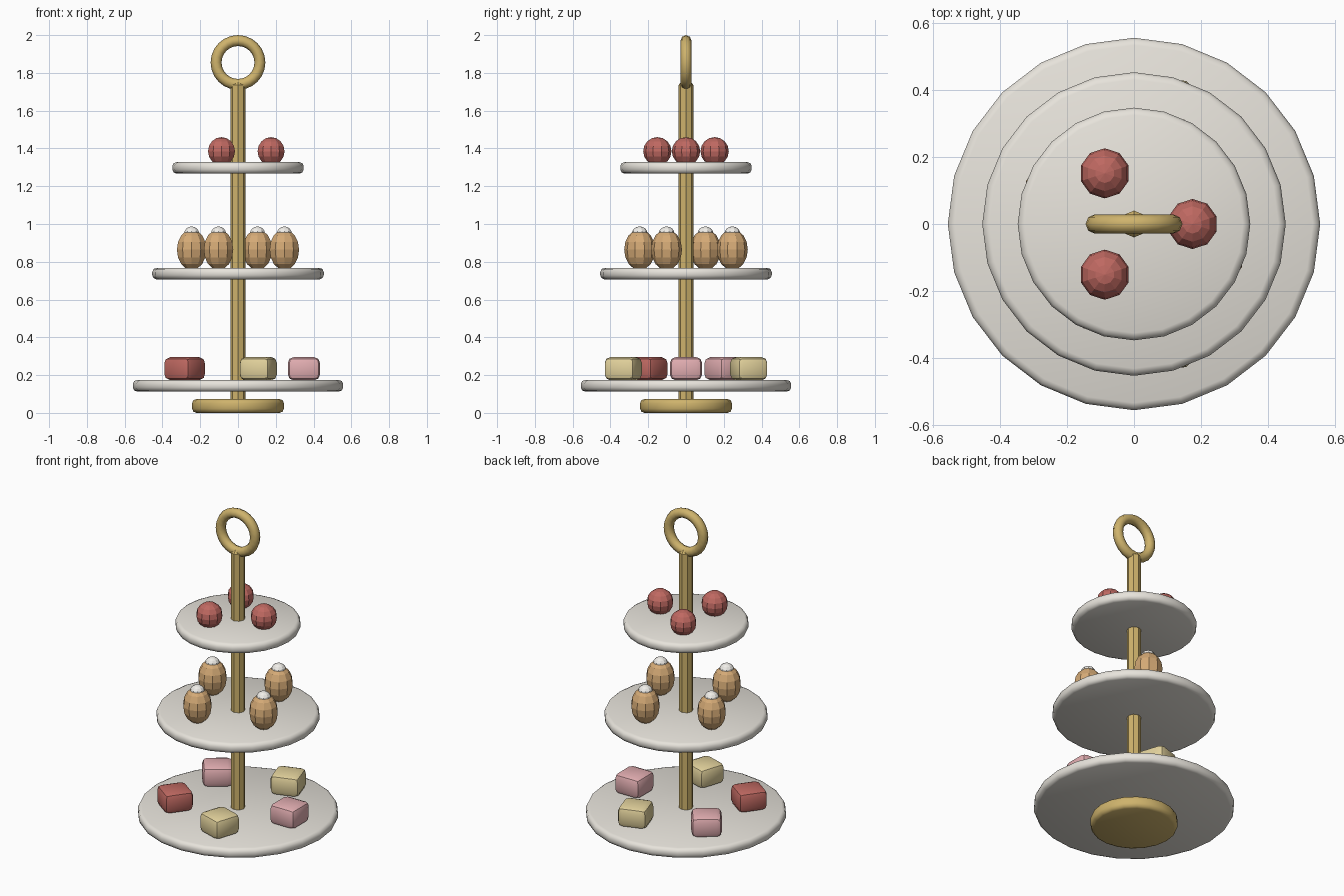
import bpy, bmesh
from math import sin, cos, pi, radians

if "Cube" in bpy.data.objects:
    bpy.data.objects.remove(bpy.data.objects["Cube"])


def material(name, rgb):
    m = bpy.data.materials.new(name)
    m.diffuse_color = (*rgb, 1)
    m.use_nodes = True
    m.node_tree.nodes["Principled BSDF"].inputs["Base Color"].default_value = m.diffuse_color
    return m


GOLD = material("gold", (0.62, 0.45, 0.15))
CREAM = material("cream", (0.80, 0.77, 0.71))
RED = material("red", (0.52, 0.14, 0.12))
BUN = material("bun", (0.66, 0.40, 0.18))
WHITE = material("white", (0.88, 0.86, 0.82))
PINK = material("pink", (0.76, 0.42, 0.44))
YELLOW = material("yellow", (0.76, 0.64, 0.33))


def finish(bm, name, mat, loc=(0, 0, 0), smooth=35):
    bmesh.ops.recalc_face_normals(bm, faces=bm.faces)
    me = bpy.data.meshes.new(name)
    bm.to_mesh(me)
    bm.free()
    me.materials.append(mat)
    ob = bpy.data.objects.new(name, me)
    ob.location = loc
    bpy.context.collection.objects.link(ob)
    bpy.ops.object.select_all(action='DESELECT')
    ob.select_set(True)
    bpy.context.view_layer.objects.active = ob
    if smooth:
        bpy.ops.object.shade_smooth_by_angle(angle=radians(smooth))
    return ob


def lathe(name, profile, segs, mat, loc=(0, 0, 0), phase=0.0, smooth=35):
    """Spin (radius, z) points about z and cap both ends."""
    bm = bmesh.new()
    rings = [[bm.verts.new((r * cos(phase + 2 * pi * i / segs),
                            r * sin(phase + 2 * pi * i / segs), z))
              for i in range(segs)] for r, z in profile]
    for a, b in zip(rings, rings[1:]):
        for i in range(segs):
            j = (i + 1) % segs
            bm.faces.new((a[i], a[j], b[j], b[i]))
    bm.faces.new(rings[0][::-1])
    bm.faces.new(rings[-1])
    bmesh.ops.remove_doubles(bm, verts=bm.verts, dist=1e-5)
    return finish(bm, name, mat, loc, smooth)


def disc(name, r, z0, z1, b, segs, mat):
    """Round slab with a rounded rim."""
    k = b * 0.3
    lathe(name, [(r - b, z0), (r - k, z0 + k), (r, z0 + b),
                 (r, z1 - b), (r - k, z1 - k), (r - b, z1)], segs, mat, smooth=50)


def ball(name, r, h, loc, mat, segs=10, rings=8):
    """Low-poly ellipsoid, radius r and half height h."""
    prof = [(max(r * sin(pi * i / rings), 1e-6), -h * cos(pi * i / rings))
            for i in range(rings + 1)]
    lathe(name, prof, segs, mat, loc, phase=pi / 2, smooth=0)


# stand: foot, stem, ring handle
disc("foot", 0.243, 0.0, 0.073, 0.022, 20, GOLD)
lathe("stem", [(0.04, 0.05), (0.04, 1.735), (0.026, 1.753)], 8, GOLD, smooth=30)
bpy.ops.mesh.primitive_torus_add(major_segments=24, minor_segments=8,
                                 major_radius=0.116, minor_radius=0.029,
                                 location=(0, 0, 1.855), rotation=(pi / 2, 0, 0))
ring = bpy.context.object
ring.name = "ring_handle"
ring.data.materials.append(GOLD)
bpy.ops.object.shade_smooth_by_angle(angle=radians(50))

# three plates
for name, r, z in (("bottom_plate", 0.557, 0.113), ("middle_plate", 0.454, 0.707),
                   ("top_plate", 0.348, 1.267)):
    disc(name, r, z, z + 0.061, 0.022, 24, CREAM)

# round sweets on the top plate
for i in range(3):
    a = 2 * pi * i / 3
    ball(f"round_sweet_{i}", 0.075, 0.075, (0.175 * cos(a), 0.175 * sin(a), 1.385), RED)

# buns with icing on the middle plate
for i in range(4):
    a = radians(-22.8 + 90 * i)
    x, y = 0.266 * cos(a), 0.266 * sin(a)
    ball(f"bun_{i}", 0.082, 0.108, (x, y, 0.864), BUN)
    ball(f"icing_{i}", 0.042, 0.038, (x, y, 0.949), WHITE)

# soft-edged cakes on the bottom plate
for i, mat in enumerate((PINK, YELLOW, PINK, RED, YELLOW)):
    a = 2 * pi * i / 5
    bm = bmesh.new()
    bmesh.ops.create_cube(bm, size=1)
    bmesh.ops.scale(bm, vec=(0.17, 0.17, 0.122), verts=bm.verts)
    bmesh.ops.bevel(bm, geom=bm.edges[:], offset=0.03, segments=2, profile=0.5,
                    affect='EDGES')
    cake = finish(bm, f"cake_{i}", mat,
                  (0.349 * cos(a), 0.349 * sin(a), 0.234), smooth=30)
    cake.rotation_euler.z = -a
